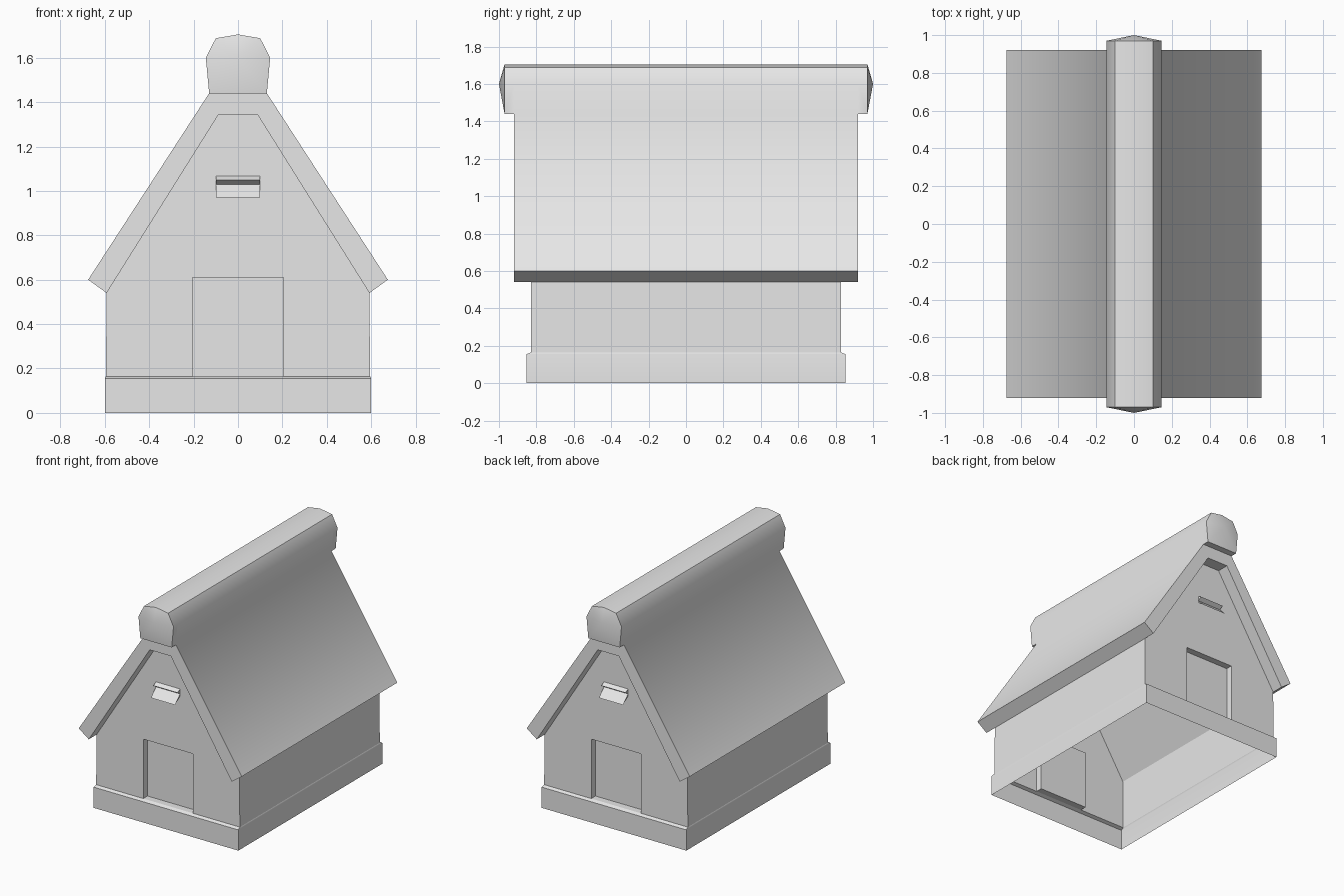
import bpy, bmesh, math

cube = bpy.data.objects.get("Cube")
if cube:
    bpy.data.objects.remove(cube)

grey = bpy.data.materials.new("plain_grey")
grey.use_nodes = True
COLOUR = (0.8, 0.8, 0.8, 1)
grey.diffuse_color = COLOUR
grey.node_tree.nodes["Principled BSDF"].inputs["Base Color"].default_value = COLOUR


def ring(bm, points):
    return [bm.verts.new(p) for p in points]


def bridge(bm, a, b, closed=True):
    """Join two rings of vertices with quads."""
    n = len(a)
    for i in range(n if closed else n - 1):
        j = (i + 1) % n
        bm.faces.new((a[i], a[j], b[j], b[i]))


def finish(name, bm):
    bmesh.ops.remove_doubles(bm, verts=bm.verts, dist=0.0005)
    bmesh.ops.recalc_face_normals(bm, faces=bm.faces)
    mesh = bpy.data.meshes.new(name)
    bm.to_mesh(mesh)
    bm.free()
    mesh.materials.append(grey)
    obj = bpy.data.objects.new(name, mesh)
    bpy.context.collection.objects.link(obj)
    bpy.context.view_layer.objects.active = obj
    bpy.ops.object.select_all(action="DESELECT")
    obj.select_set(True)
    bpy.ops.object.shade_smooth_by_angle(angle=math.radians(45))
    return obj


WALL_X, WALL_Y, WALL_Z = 0.595, 0.828, 0.165
BASE_X, BASE_Y, BASE_Z = 0.60, 0.853, 0.155
EAVE, PEAK = (0.592, 0.54), (0.087, 1.345)


def rectangle(x, y, z):
    return [(-x, -y, z), (x, -y, z), (x, y, z), (-x, y, z)]


# Plinth: open skirt with a narrow ledge
bm = bmesh.new()
foot = ring(bm, rectangle(BASE_X, BASE_Y, 0))
lip = ring(bm, rectangle(BASE_X, BASE_Y, BASE_Z))
ledge = ring(bm, rectangle(WALL_X, WALL_Y, WALL_Z))
bridge(bm, foot, lip)
bridge(bm, lip, ledge)
finish("plinth", bm)

# Walls: gables with recessed doorways, hollow inside
bm = bmesh.new()
DOOR_X, DOOR_Z, DEPTH = 0.205, 0.61, 0.05
doorway = [(-DOOR_X, WALL_Z), (-DOOR_X, DOOR_Z), (DOOR_X, DOOR_Z), (DOOR_X, WALL_Z)]
gable = [(-WALL_X, WALL_Z)] + doorway + [(WALL_X, WALL_Z), EAVE, PEAK,
                                         (-PEAK[0], PEAK[1]), (-EAVE[0], EAVE[1])]
ends = []
for side in (-1, 1):
    outline = ring(bm, [(x, side * WALL_Y, z) for x, z in gable])
    bm.faces.new(outline)
    inner = ring(bm, [(x, side * (WALL_Y - DEPTH), z) for x, z in doorway])
    bridge(bm, outline[1:5], inner)
    bm.faces.new(inner)
    ends.append(outline)
for i, j in ((0, -1), (5, 6)):
    bm.faces.new((ends[0][i], ends[0][j], ends[1][j], ends[1][i]))
finish("walls", bm)

# Louvred vents high on both gables
louvre = [(-0.005, 1.07), (0.03, 1.05), (0, 1.03), (0.06, 0.97), (-0.005, 1.02)]
for name, side in (("front_vent", -1), ("back_vent", 1)):
    bm = bmesh.new()
    left, right = (ring(bm, [(x, side * (WALL_Y + out), z) for out, z in louvre])
                   for x in (-0.1, 0.1))
    bridge(bm, left, right)
    bm.faces.new(left)
    bm.faces.new(right)
    finish(name, bm)

# Roof slopes and the ridge cap as one skin, the cap running past both gables
ROOF_Y, CAP_Y, TIP_Y = 0.92, 0.97, 1.0
half_cap = [(-0.13, 1.44), (-0.145, 1.6), (-0.1, 1.688)]
cap = half_cap + [(0, 1.705)] + [(-x, z) for x, z in reversed(half_cap)]
section = [(-0.675, 0.60)] + cap + [(0.675, 0.60), EAVE, PEAK,
                                    (-PEAK[0], PEAK[1]), (-EAVE[0], EAVE[1])]
n = len(cap)
bm = bmesh.new()
ends = []
for side in (-1, 1):
    edge = ring(bm, [(x, side * ROOF_Y, z) for x, z in section])
    ends.append(edge)
    bm.faces.new(edge[:2] + edge[n:])
    cap_end = ring(bm, [(x, side * CAP_Y, z) for x, z in cap])
    bridge(bm, edge[1:n + 1], cap_end)
    tip = bm.verts.new((0, side * TIP_Y, 1.6))
    for i in range(n):
        bm.faces.new((cap_end[i], cap_end[(i + 1) % n], tip))
bridge(bm, *ends)
finish("roof", bm)
